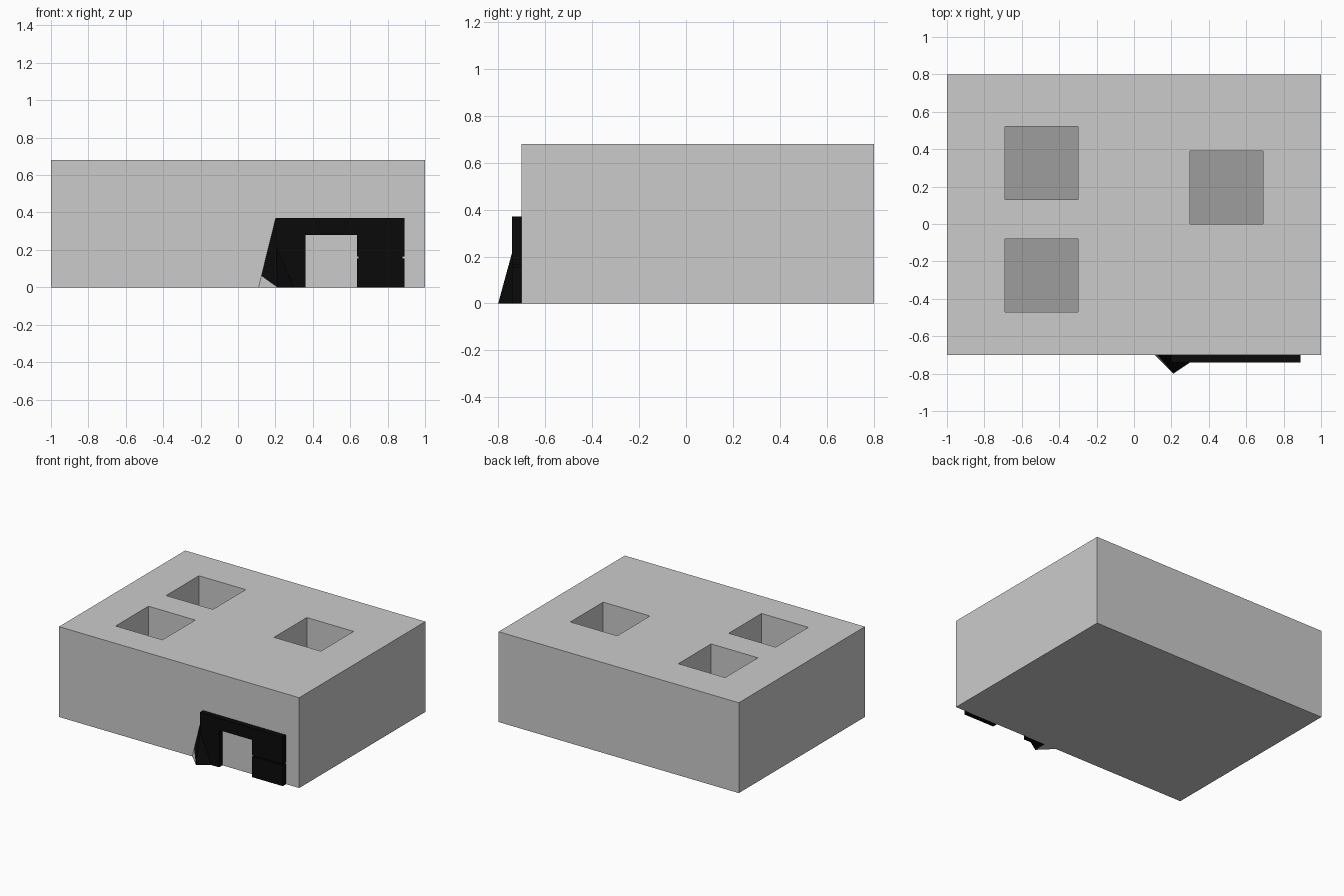
import bpy, bmesh

if "Cube" in bpy.data.objects:
    bpy.data.objects.remove(bpy.data.objects["Cube"])


def material(name, rgb):
    m = bpy.data.materials.new(name)
    m.diffuse_color = (*rgb, 1)
    m.use_nodes = True
    m.node_tree.nodes["Principled BSDF"].inputs["Base Color"].default_value = m.diffuse_color
    return m


GREY = material("light grey", (0.6, 0.6, 0.6))
FLOOR = material("pocket floor grey", (0.34, 0.34, 0.34))
BLACK = material("black", (0.003, 0.003, 0.003))


def mesh_object(name, verts, faces, mats):
    me = bpy.data.meshes.new(name)
    me.from_pydata(verts, [], faces)
    bm = bmesh.new()
    bm.from_mesh(me)
    bmesh.ops.recalc_face_normals(bm, faces=bm.faces)
    bm.to_mesh(me)
    bm.free()
    for m in mats:
        me.materials.append(m)
    ob = bpy.data.objects.new(name, me)
    bpy.context.collection.objects.link(ob)
    return ob


def box(name, x0, x1, y0, y1, z0, z1, *mats):
    v = [(x, y, z) for x in (x0, x1) for y in (y0, y1) for z in (z0, z1)]
    f = [(0, 1, 3, 2), (4, 6, 7, 5), (0, 4, 5, 1), (2, 3, 7, 6), (0, 2, 6, 4), (1, 5, 7, 3)]
    return mesh_object(name, v, f, mats)


# Main block with three square pockets sunk into the top
H, POCKET_Z = 0.68, 0.29
body = box("building_block", -1, 1, -0.70, 0.80, 0, H, GREY, FLOOR)
for x, y in ((-0.69, 0.13), (-0.69, -0.47), (0.30, 0.0)):
    cutter = box("pocket_cutter", x, x + 0.39, y, y + 0.39, POCKET_Z, H + 0.2, GREY)
    cutter.hide_render = True
    mod = body.modifiers.new("pocket", 'BOOLEAN')
    mod.operation = 'DIFFERENCE'
    mod.solver = 'EXACT'
    mod.object = cutter
    bpy.context.view_layer.objects.active = body
    bpy.ops.object.modifier_apply(modifier=mod.name)
    bpy.data.objects.remove(cutter)

# Pocket floors are the upward faces below the top
for p in body.data.polygons:
    p.material_index = int(p.normal.z > 0.9 and p.center.z < H - 0.01)

# Black doorway surround on the front
Y0, Y1 = -0.74, -0.70
box("door_left_post", 0.20, 0.36, Y0, Y1, 0, 0.28, BLACK)
box("door_lintel", 0.20, 0.89, Y0, Y1, 0.28, 0.37, BLACK)
box("door_right_post_lower", 0.635, 0.89, Y0, Y1, 0, 0.155, BLACK)
box("door_right_post_joint", 0.645, 0.88, Y0 + 0.008, Y1, 0.155, 0.165, BLACK)
box("door_right_post_upper", 0.635, 0.89, Y0, Y1, 0.165, 0.28, BLACK)

# Slanted buttress leaning on the left post, grey at its lower left corner
buttress = mesh_object(
    "door_buttress",
    [(0.11, Y1, 0), (0.21, -0.80, 0), (0.36, Y1, 0), (0.20, Y1, 0.365),
     (0.125, Y1, 0.061), (0.21, Y1, 0)],
    [(0, 1, 4), (0, 5, 1), (4, 1, 3), (1, 2, 3), (1, 5, 2), (0, 4, 3, 2, 5)],
    (BLACK, GREY))
for p in buttress.data.polygons[:2]:
    p.material_index = 1
